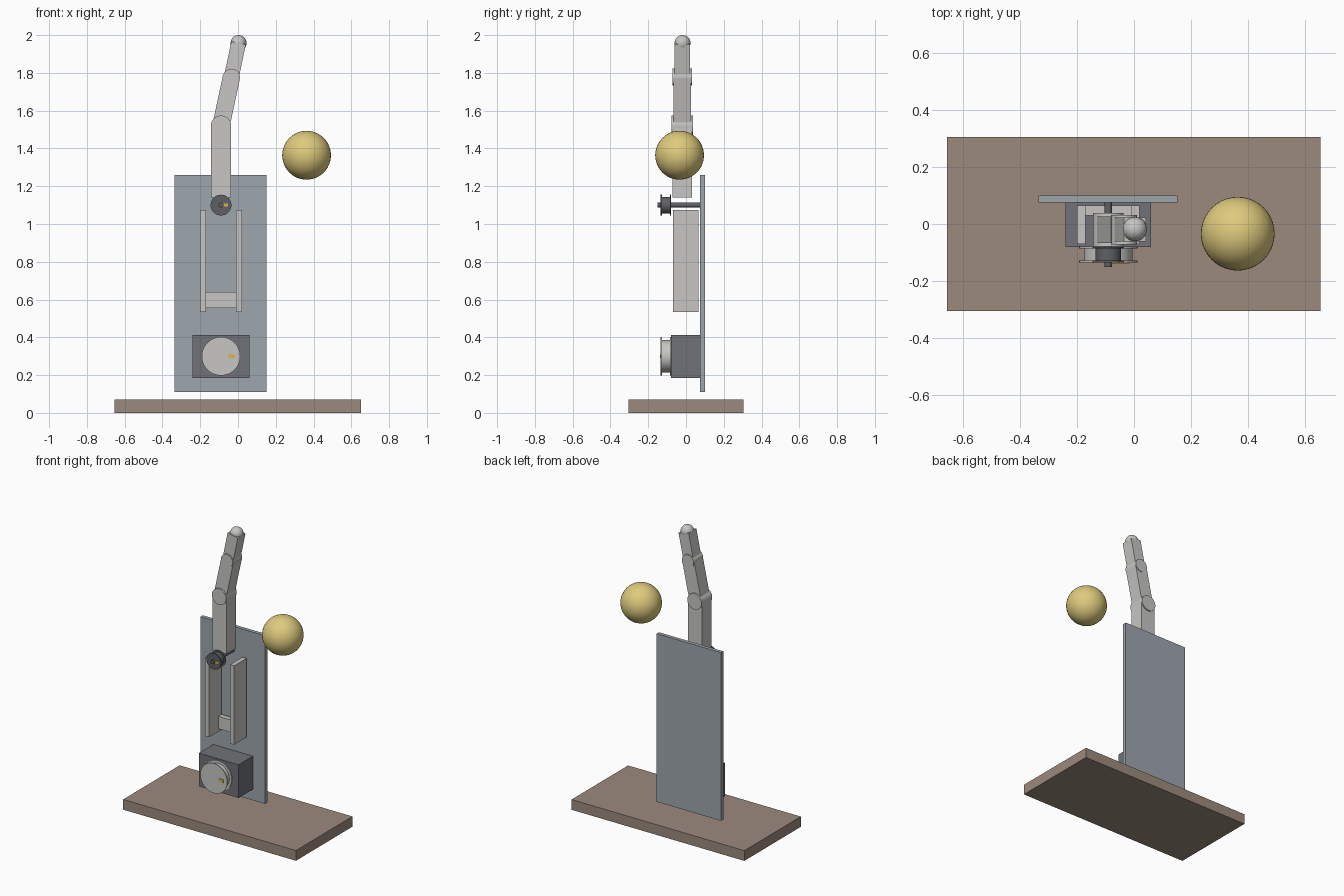
import bpy, math
from mathutils import Vector

if "Cube" in bpy.data.objects:
    bpy.data.objects.remove(bpy.data.objects["Cube"])


def material(name, r, g, b):
    lin = [((c / 255 + 0.055) / 1.055) ** 2.4 for c in (r, g, b)]
    m = bpy.data.materials.new(name)
    m.diffuse_color = (*lin, 1)
    m.use_nodes = True
    m.node_tree.nodes["Principled BSDF"].inputs["Base Color"].default_value = m.diffuse_color
    return m


BROWN = material("brown wood", 156, 138, 125)
BLUE = material("blue grey panel", 157, 166, 174)
LIGHT = material("light grey", 199, 198, 195)
DARK = material("dark grey", 112, 114, 120)
STEEL = material("pulley grey", 94, 96, 101)
GOLD = material("gold", 222, 202, 125)
MARK = material("marker yellow", 222, 180, 70)


def finish(name, mat, smooth=False):
    o = bpy.context.object
    o.name = name
    o.data.materials.append(mat)
    if smooth:
        bpy.ops.object.shade_smooth_by_angle()
    return o


def box(name, mat, x, y, z):
    """Box from its (low, high) range on each axis."""
    r = (x, y, z)
    bpy.ops.mesh.primitive_cube_add(size=1, location=[(a + b) / 2 for a, b in r])
    bpy.context.object.scale = [b - a for a, b in r]
    bpy.ops.object.transform_apply(location=False, rotation=False)
    return finish(name, mat)


def disc(name, mat, x, z, r, y0, y1, sides=40):
    """Cylinder along y."""
    bpy.ops.mesh.primitive_cylinder_add(
        vertices=sides, radius=r, depth=y1 - y0,
        location=(x, (y0 + y1) / 2, z), rotation=(math.pi / 2, 0, 0))
    return finish(name, mat, True)


def ball(name, mat, loc, r):
    bpy.ops.mesh.primitive_uv_sphere_add(segments=40, ring_count=24, radius=r, location=loc)
    return finish(name, mat, True)


def bone(name, a, b, width, depth):
    """Finger bar between two (x, z) points."""
    d = Vector(b) - Vector(a)
    mid = (Vector(a) + Vector(b)) / 2
    o = box(name, LIGHT, (-width / 2, width / 2), (-depth / 2, depth / 2),
            (-d.length / 2, d.length / 2))
    o.location = (mid.x, FY, mid.y)
    o.rotation_euler.y = math.atan2(d.x, d.y)


# Base and back panel
box("base", BROWN, (-0.655, 0.652), (-0.305, 0.305), (0, 0.07))
box("back_panel", BLUE, (-0.335, 0.152), (0.075, 0.1), (0.11, 1.26))

# Motor with spool
AX = -0.09
box("motor", DARK, (-0.24, 0.06), (-0.08, 0.075), (0.185, 0.412))
disc("spool_drum", LIGHT, AX, 0.3, 0.085, -0.128, -0.08)
for i, y in enumerate((-0.134, -0.086)):
    disc(f"spool_flange_{i}", LIGHT, AX, 0.3, 0.102, y, y + 0.006)
box("spool_marker", MARK, (-0.05, -0.015), (-0.138, -0.133), (0.29, 0.31))

# Guide rails and crossbar
for side, x in (("left", -0.2), ("right", -0.01)):
    box(f"rail_{side}", LIGHT, (x, x + 0.03), (-0.07, 0.065), (0.535, 1.075))
box("crossbar", LIGHT, (-0.17, -0.01), (0.03, 0.065), (0.555, 0.64))

# Upper pulley on its shaft
disc("pulley_shaft", STEEL, AX, 1.1, 0.013, -0.15, 0.075, 20)
disc("pulley_drum", STEEL, AX, 1.1, 0.044, -0.128, -0.084)
for i, y in enumerate((-0.134, -0.086)):
    disc(f"pulley_flange_{i}", STEEL, AX, 1.1, 0.055, y, y + 0.006)
box("pulley_marker", MARK, (-0.078, -0.052), (-0.138, -0.133), (1.092, 1.108))

# Jointed finger
FY = -0.02
J1, J2, TIP = (AX, 1.52), (-0.035, 1.777), (0.003, 1.958)
bone("finger_lower", (AX, 1.14), J1, 0.106, 0.102)
bone("finger_middle", J1, J2, 0.092, 0.094)
bone("finger_upper", J2, TIP, 0.078, 0.084)
disc("lower_knuckle", LIGHT, *J1, 0.054, FY - 0.058, FY + 0.058)
disc("upper_knuckle", LIGHT, *J2, 0.045, FY - 0.051, FY + 0.051)
ball("fingertip", LIGHT, (TIP[0], FY + 0.002, TIP[1]), 0.042)

# Floating ball
ball("ball", GOLD, (0.363, -0.034, 1.364), 0.129)
